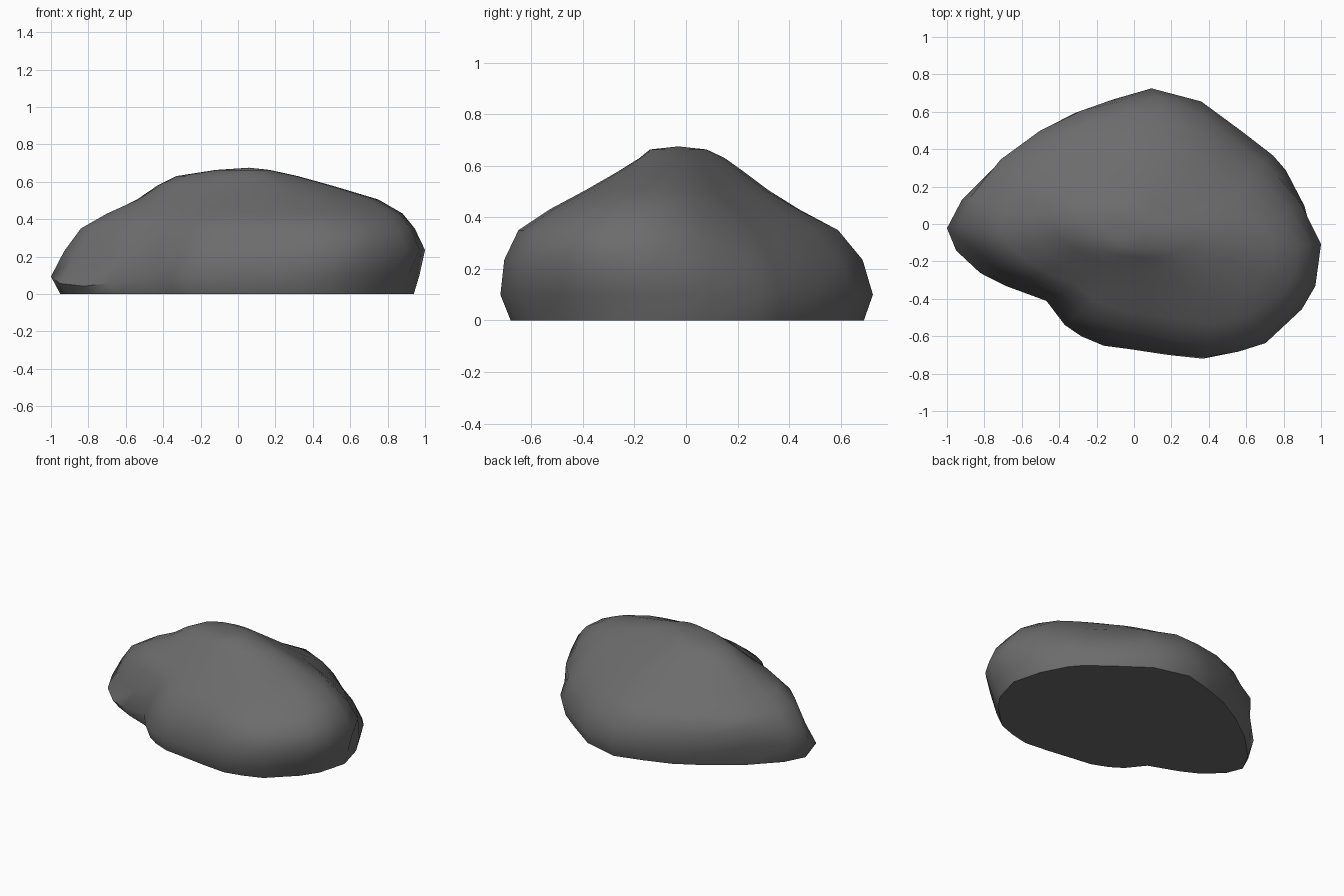
import bpy, bmesh, math

if "Cube" in bpy.data.objects:
    bpy.data.objects.remove(bpy.data.objects["Cube"])

# Widest outline of the boulder seen from above, counter-clockwise
OUTLINE = [(1, -.12), (.94, .10), (.84, .29), (.77, .37), (.60, .50), (.38, .66),
           (.11, .73), (-.10, .67), (-.30, .60), (-.51, .48), (-.72, .33), (-.92, .13),
           (-1, -.02), (-.95, -.14), (-.82, -.26), (-.68, -.33), (-.46, -.41),
           (-.36, -.54), (-.27, -.60), (-.15, -.65), (0, -.67), (.20, -.70),
           (.39, -.72), (.53, -.69), (.67, -.64), (.86, -.46), (.94, -.34)]

# Rings: height, x range, y range, blend towards an ellipse (softens the notch),
# stretch along the back-left to front-right diagonal
RINGS = [(0, -.95, .94, -.68, .69, .03, 0),
         (.10, -1, .97, -.72, .725, 0, 0),
         (.235, -.93, 1, -.705, .685, .05, .07),
         (.35, -.84, .945, -.65, .59, .2, .10),
         (.43, -.70, .88, -.53, .44, .4, .12),
         (.505, -.54, .75, -.39, .32, .65, .13),
         (.58, -.43, .50, -.26, .22, .85, .14),
         (.63, -.33, .32, -.18, .15, 1, .14),
         (.663, -.12, .17, -.14, .08, 1, .1)]


def fit(values, lo, hi):
    """Rescale a list of coordinates to an exact range."""
    a, b = min(values), max(values)
    return [lo + (v - a) / (b - a) * (hi - lo) for v in values]


bm = bmesh.new()
rings = []
for z, x0, x1, y0, y1, soft, shear in RINGS:
    us, vs, zs = [], [], []
    for x, y in OUTLINE:
        u, v = x, y / .725
        a = math.atan2(v, u)
        s = math.sin(2 * a)
        if s > 0:                                  # flatter back right, fuller front left
            s *= 1.5 if u > 0 else .4
        k = 1 - shear * s
        us.append((u + (math.cos(a) - u) * soft) * k)
        vs.append((v + (math.sin(a) - v) * soft) * k)
        tilt = .7 * y * max(0, -x - .5) if 0 < z < .3 else 0   # twist of the left tip
        zs.append(z + tilt)
    rings.append([bm.verts.new(p)
                  for p in zip(fit(us, x0, x1), fit(vs, y0, y1), zs)])

# Skin, flat base and crown
n = len(OUTLINE)
for lo, hi in zip(rings, rings[1:]):
    for i in range(n):
        j = (i + 1) % n
        bm.faces.new((lo[i], lo[j], hi[j], hi[i]))
bm.faces.new(rings[0][::-1])
peak = bm.verts.new((.06, -.03, .675))
for i in range(n):
    bm.faces.new((rings[-1][i], rings[-1][(i + 1) % n], peak))
bmesh.ops.recalc_face_normals(bm, faces=bm.faces)

mesh = bpy.data.meshes.new("boulder")
bm.to_mesh(mesh)
bm.free()
boulder = bpy.data.objects.new("boulder", mesh)
bpy.context.collection.objects.link(boulder)

# Single dark grey stone colour
stone = bpy.data.materials.new("dark grey stone")
stone.diffuse_color = (.15, .15, .15, 1)
stone.use_nodes = True
stone.node_tree.nodes["Principled BSDF"].inputs["Base Color"].default_value = stone.diffuse_color
mesh.materials.append(stone)

bpy.context.view_layer.objects.active = boulder
boulder.select_set(True)
bpy.ops.object.shade_smooth_by_angle(angle=math.radians(50))
